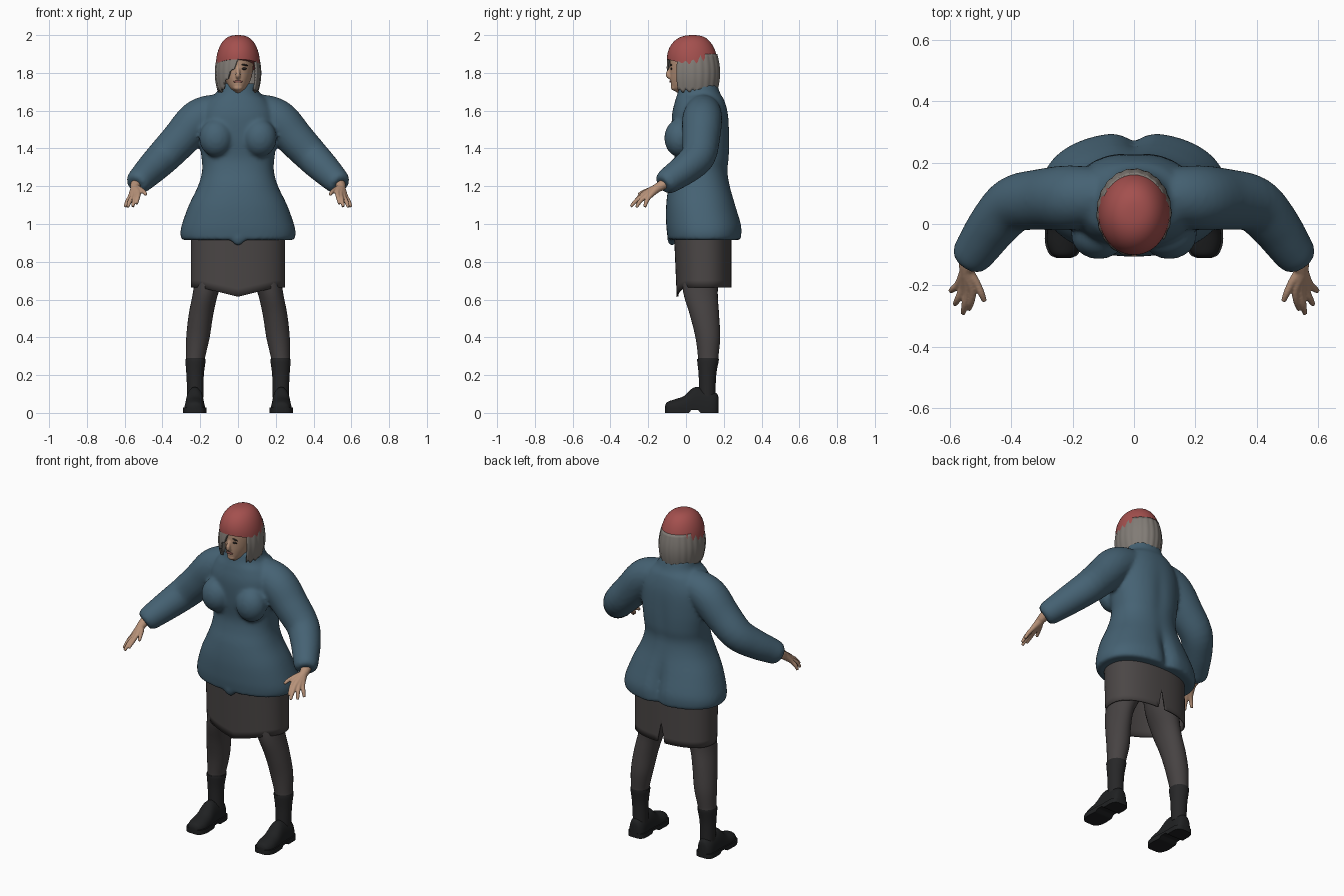
import bpy, bmesh
from math import sin, cos, pi, exp, radians, copysign
from mathutils import Vector, Matrix

if "Cube" in bpy.data.objects:
    bpy.data.objects.remove(bpy.data.objects["Cube"])


def material(name, r, g, b):
    m = bpy.data.materials.new(name)
    m.use_nodes = True
    m.diffuse_color = (r, g, b, 1)
    bsdf = m.node_tree.nodes["Principled BSDF"]
    bsdf.inputs["Base Color"].default_value = (r, g, b, 1)
    bsdf.inputs["Roughness"].default_value = 0.8
    return m


WOOL = material("blue wool", .06, .122, .172)
RED = material("red knit", .37, .08, .076)
SKIRT = material("brown grey cloth", .07, .062, .061)
TIGHTS = material("dark tights", .062, .055, .055)
SOCK = material("black sock", .02, .02, .021)
LEATHER = material("black leather", .014, .015, .016)
SKIN = material("skin", .47, .285, .19)
HAIR = material("grey hair", .22, .2, .18)
DARK = material("dark eye", .03, .025, .022)
LIP = material("lip", .27, .1, .085)


def spline(rows, steps=5):
    """Smooth rows of numbers by Catmull-Rom interpolation."""
    out = []
    for i in range(len(rows) - 1):
        quad = [rows[max(i - 1, 0)], rows[i], rows[i + 1], rows[min(i + 2, len(rows) - 1)]]
        for k in range(steps):
            t = k / steps
            out.append([.5 * (2 * b + (c - a) * t + (2 * a - 5 * b + 4 * c - d) * t * t
                              + (3 * b - a - 3 * c + d) * t ** 3) for a, b, c, d in zip(*quad)])
    return out + [list(rows[-1])]


def ring(z, rx, front, back, cx=0, p=2, n=48):
    """Horizontal superellipse between two depths."""
    mid, ry, pts = (front + back) / 2, (back - front) / 2, []
    for i in range(n):
        c, s = cos(2 * pi * i / n), sin(2 * pi * i / n)
        pts.append(Vector((cx + rx * copysign(abs(c) ** (2 / p), c),
                           mid + ry * copysign(abs(s) ** (2 / p), s), z)))
    return pts


def loft(bm, rings, caps=True, closed=True):
    vs = [[bm.verts.new(p) for p in r] for r in rings]
    n = len(vs[0])
    for a, b in zip(vs, vs[1:]):
        for i in range(n if closed else n - 1):
            j = (i + 1) % n
            bm.faces.new((a[i], a[j], b[j], b[i]))
    if caps:
        bm.faces.new(vs[0])
        bm.faces.new(vs[-1])


def tube(bm, rows, side=1, n=16):
    """Round limb along rows of x, y, z, radius."""
    rows = spline(rows, 4)
    pts = [Vector((r[0] * side, r[1], r[2])) for r in rows]
    rings = []
    for i, p in enumerate(pts):
        d = pts[min(i + 1, len(pts) - 1)] - pts[max(i - 1, 0)]
        q = d.to_track_quat('Z', 'Y')
        rings.append([p + q @ Vector((cos(2 * pi * k / n), sin(2 * pi * k / n), 0)) * rows[i][3]
                      for k in range(n)])
    loft(bm, rings)


def ball(bm, centre, size, turn=0):
    m = Matrix.Translation(centre) @ Matrix.Rotation(turn, 4, 'Y') @ Matrix.Diagonal((*size, 1))
    bmesh.ops.create_uvsphere(bm, u_segments=24, v_segments=14, radius=1, matrix=m)


def finish(name, bm, *mats, voxel=0, smooth=0, thick=0, rule=None):
    bmesh.ops.recalc_face_normals(bm, faces=bm.faces)
    if rule:
        for f in bm.faces:
            f.material_index = rule(f.calc_center_median())
    me = bpy.data.meshes.new(name)
    bm.to_mesh(me)
    bm.free()
    ob = bpy.data.objects.new(name, me)
    bpy.context.collection.objects.link(ob)
    for m in mats:
        me.materials.append(m)
    bpy.ops.object.select_all(action='DESELECT')
    ob.select_set(True)
    bpy.context.view_layer.objects.active = ob
    bpy.ops.object.shade_smooth_by_angle(angle=radians(50))
    if voxel:
        mod = ob.modifiers.new("blend", 'REMESH')
        mod.mode, mod.voxel_size, mod.use_smooth_shade = 'VOXEL', voxel, True
        mod = ob.modifiers.new("soften", 'SMOOTH')
        mod.factor, mod.iterations = .5, smooth
    if thick:
        mod = ob.modifiers.new("thickness", 'SOLIDIFY')
        mod.thickness, mod.offset = thick, 0
    return ob


# Jumper: body, bust and sleeves blended into one surface
bm = bmesh.new()
body = spline([(.915, .298, -.095, .293), (.95, .305, -.1, .298), (1.0, .296, -.105, .295),
               (1.1, .26, -.105, .265), (1.2, .212, -.092, .235), (1.28, .19, -.07, .222),
               (1.35, .193, -.06, .23), (1.45, .205, -.072, .232), (1.57, .205, -.075, .225),
               (1.65, .165, -.058, .205), (1.69, .117, -.045, .182), (1.745, .1, -.032, .163)])
rings = []
for z, rx, front, back in body:
    r = ring(z, rx, front, back, p=2.25, n=64)
    seat = .035 * exp(-((z - 1.0) / .13) ** 2) + .008 * exp(-((z - 1.4) / .15) ** 2)
    for v in r:
        if v.y > .1:
            v.y -= seat * exp(-(v.x / .035) ** 2)
    rings.append(r)
loft(bm, rings)
ball(bm, (0, -.075, .925), (.035, .025, .04))
for s in (1, -1):
    ball(bm, (s * .115, -.035, 1.455), (.09, .08, .1))
    tube(bm, [(.06, .09, 1.6, .085), (.15, .09, 1.585, .098), (.22, .085, 1.545, .106),
              (.3, .08, 1.455, .1), (.39, .065, 1.36, .092), (.455, .0, 1.295, .083),
              (.505, -.07, 1.245, .073), (.53, -.105, 1.22, .066), (.542, -.122, 1.207, .052)], s, 24)
finish("jumper", bm, WOOL, voxel=.011, smooth=5)

# Skirt: open tube with a pointed front hem and a back slit
bm = bmesh.new()
rings = []
for k in range(9):
    t = k / 8
    r = ring(0, .245, -.06 + .015 * t, .236, p=2.3, n=96)
    for v in r:
        hem = .665
        if v.y < .09:
            hem -= .05 * max(0, 1 - abs(v.x) / .2)
        elif abs(v.x) < .001:
            hem = .79
        v.z = .96 + (hem - .96) * t
    rings.append(r)
loft(bm, rings, caps=False)
finish("skirt", bm, SKIRT, thick=.008)

# Legs, shoes and hands
for s, side in ((1, "left"), (-1, "right")):
    bm = bmesh.new()
    leg = spline([(.9, .11, -.01, .19, .1), (.76, .135, -.02, .18, .088), (.64, .17, -.015, .168, .068),
                  (.52, .196, .02, .175, .065), (.4, .212, .05, .181, .062), (.29, .225, .064, .171, .05),
                  (.28, .225, .059, .174, .054), (.2, .227, .067, .16, .046), (.08, .226, .07, .155, .042)])
    loft(bm, [ring(z, rx, f, b, s * cx, n=28) for z, cx, f, b, rx in leg])
    finish(side + "_leg", bm, TIGHTS, SOCK, rule=lambda c: int(c.z < .288))

    bm = bmesh.new()
    shoe = spline([(-.11, .018, .04), (-.098, .04, .058), (-.06, .054, .072), (-.01, .053, .09),
                   (.04, .049, .134), (.09, .048, .132), (.14, .047, .115), (.165, .034, .1), (.172, .014, .08)], 4)
    loft(bm, [[Vector((s * .229 + w * cos(pi * i / 16), y, .02 + (h - .02) * abs(sin(pi * i / 16)) ** .75))
               for i in range(17)] for y, w, h in shoe])
    # Sole and heel, arched between
    loft(bm, [[Vector((s * .229 + (w + .007) * dx, y, z)) for dx, z in
               ((-1, .028), (1, .028), (1, .014 if .02 < y < .07 else 0), (-1, .014 if .02 < y < .07 else 0))]
              for y, w, h in shoe])
    finish(side + "_shoe", bm, LEATHER)

    bm = bmesh.new()
    wrist = (.538, -.1, 1.222, .027)
    palm = (.545, -.15, 1.192, .024)
    fingers = [((.527, -.213, 1.168), (.53, -.25, 1.14), (.538, -.279, 1.107)),
               ((.543, -.217, 1.157), (.551, -.262, 1.125), (.557, -.292, 1.092)),
               ((.558, -.208, 1.15), (.573, -.243, 1.12), (.584, -.262, 1.088)),
               ((.57, -.193, 1.146), (.587, -.21, 1.118), (.598, -.218, 1.09)),
               ((.515, -.19, 1.182), (.498, -.225, 1.17), (.487, -.252, 1.155))]
    for knuckle, joint, tip in fingers:
        tube(bm, [wrist, palm, (*knuckle, .0135), (*joint, .0115), (*tip, .008)], s, 12)
    finish(side + "_hand", bm, SKIN, voxel=.004, smooth=3)

# Head with neck, nose, jaw and brow
bm = bmesh.new()
head = spline([(1.68, .055, -.01, .12), (1.7, .03, -.055, .11), (1.72, .048, -.076, .115),
               (1.76, .066, -.082, .125), (1.8, .077, -.084, .135), (1.85, .082, -.085, .14),
               (1.9, .08, -.08, .14), (1.94, .06, -.05, .11)])
loft(bm, [ring(z, rx, f, b) for z, rx, f, b in head])
tube(bm, [(0, -.078, 1.83, .009), (0, -.089, 1.81, .01), (0, -.096, 1.79, .013), (0, -.083, 1.776, .012)])
ball(bm, (0, -.06, 1.722), (.026, .02, .016))
finish("head", bm, SKIN, voxel=.005, smooth=2)

for s, side in ((1, "left"), (-1, "right")):
    bm = bmesh.new()
    ball(bm, (s * .033, -.078, 1.822), (.014, .005, .006))
    finish(side + "_eye", bm, DARK)
    bm = bmesh.new()
    ball(bm, (s * .034, -.079, 1.842), (.02, .004, .004), s * .15)
    finish(side + "_eyebrow", bm, DARK)
bm = bmesh.new()
ball(bm, (0, -.083, 1.754), (.025, .005, .006))
finish("lips", bm, LIP)

# Hair: bob with a sweeping fringe over one eye
bm = bmesh.new()
rings = []
for k in range(13):
    r = []
    for i in range(91):
        a = -38 + 313 * i / 90
        bottom = 1.705 + .01 * sin(i * 1.3) + .17 * max(0, (a - 220) / 55)
        z = 1.9 + (bottom - 1.9) * k / 12
        rx = .096 + .021 * sin(pi * min(1, (1.92 - z) / .24)) + .0015 * sin(i * 1.3)
        r.append(Vector((rx * cos(radians(a)), .037 + (rx + .021) * sin(radians(a)), z)))
    rings.append(r)
loft(bm, rings, caps=False, closed=False)
finish("hair", bm, HAIR, thick=.01)

# Knitted hat: dome with an edge lower at the back
bm = bmesh.new()
rings = []
for k in range(16):
    t = pi / 2 * k / 15.3
    f = cos(t) ** .75
    r = ring(0, .117 * f, .036 - .137 * f, .036 + .137 * f)
    for v in r:
        base = 1.838 - .25 * (v.y - .036)
        v.z = base + (2 - base) * sin(t)
    rings.append(r)
loft(bm, rings)
finish("hat", bm, RED)
